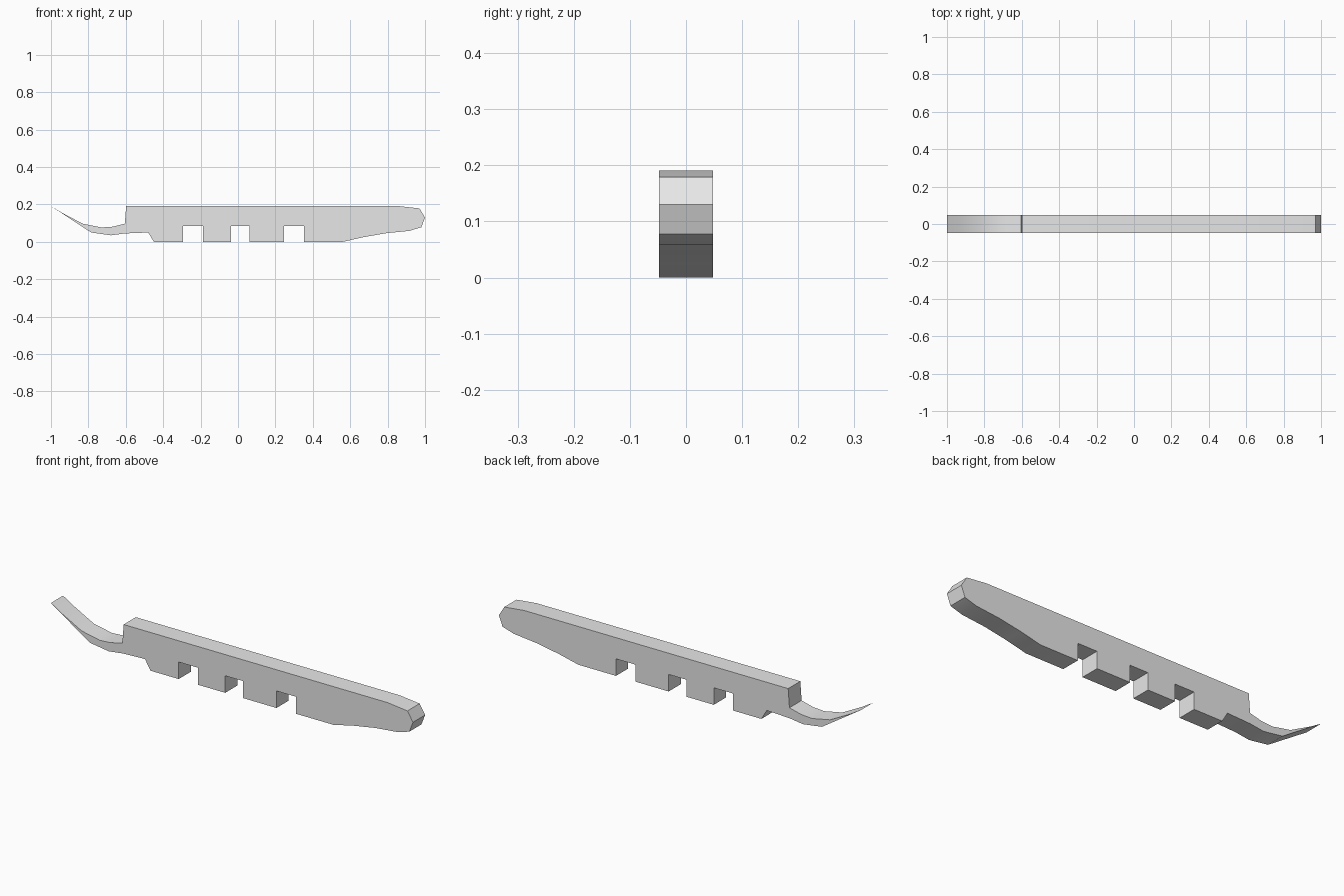
import bpy
import bmesh
import math

if "Cube" in bpy.data.objects:
    bpy.data.objects.remove(bpy.data.objects["Cube"], do_unlink=True)

HALF_WIDTH = 0.048
NOTCH_TOP = 0.085

grey = bpy.data.materials.new("light grey")
grey.use_nodes = True
grey.diffuse_color = (0.8, 0.8, 0.8, 1)
grey.node_tree.nodes["Principled BSDF"].inputs["Base Color"].default_value = (0.8, 0.8, 0.8, 1)

# Side outline: curved tail, flat deck, blunt nose, rising underside
tail_top = [(-1.0, 0.191), (-0.94, 0.155), (-0.83, 0.097), (-0.73, 0.077),
            (-0.67, 0.081), (-0.605, 0.097)]
deck = [(-0.598, 0.191), (0.86, 0.191), (0.97, 0.179)]
nose = [(1.0, 0.13), (0.98, 0.078), (0.917, 0.059)]
belly = [(0.79, 0.046), (0.67, 0.025), (0.56, 0.0)]
tail_bottom = [(-0.45, 0.0), (-0.48, 0.05), (-0.605, 0.045), (-0.68, 0.035), (-0.785, 0.05)]

# Square notches along the flat underside, from nose to tail
notches = []
for right, left in [(0.353, 0.246), (0.062, -0.037), (-0.187, -0.294)]:
    notches += [(right, 0), (right, NOTCH_TOP), (left, NOTCH_TOP), (left, 0)]

outline = tail_top + deck + nose + belly + notches + tail_bottom

# Extrude the outline across the width
bm = bmesh.new()
side = bm.faces.new([bm.verts.new((x, -HALF_WIDTH, z)) for x, z in outline])
extruded = bmesh.ops.extrude_face_region(bm, geom=[side], use_keep_orig=True)
moved = [g for g in extruded["geom"] if isinstance(g, bmesh.types.BMVert)]
bmesh.ops.translate(bm, verts=moved, vec=(0, 2 * HALF_WIDTH, 0))
bmesh.ops.recalc_face_normals(bm, faces=bm.faces)
mesh = bpy.data.meshes.new("notched_runner")
bm.to_mesh(mesh)
bm.free()
mesh.materials.append(grey)

runner = bpy.data.objects.new("notched_runner", mesh)
bpy.context.collection.objects.link(runner)
bpy.ops.object.select_all(action="DESELECT")
runner.select_set(True)
bpy.context.view_layer.objects.active = runner
bpy.ops.object.shade_smooth_by_angle(angle=math.radians(30))
